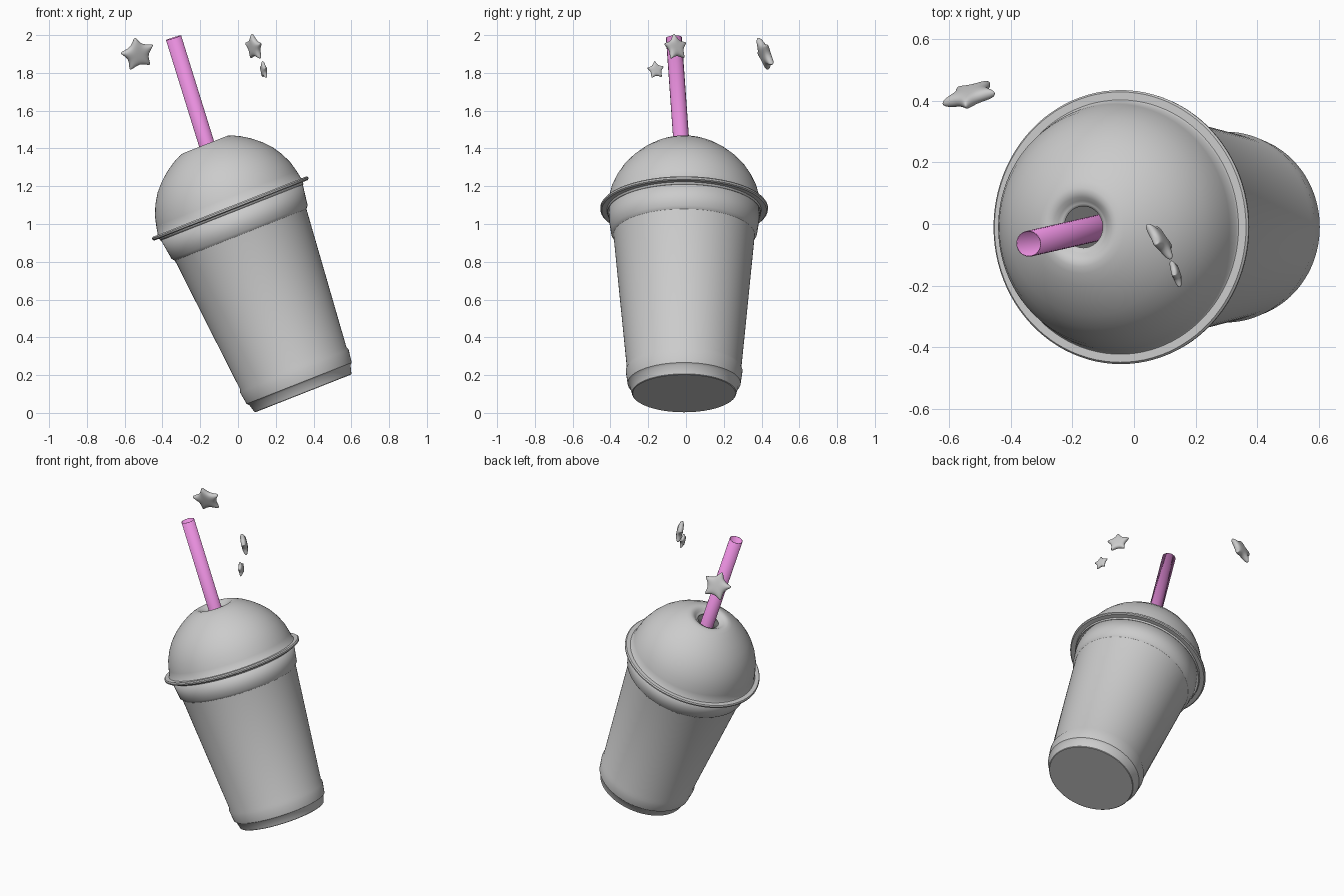
import bpy
from math import cos, sin, pi, radians
from mathutils import Matrix, Vector

if "Cube" in bpy.data.objects:
    bpy.data.objects.remove(bpy.data.objects["Cube"])

TILT = Matrix.Translation((0.345, -0.01, 0.103)) @ Matrix.Rotation(radians(-21.5), 4, 'Y')


def make_object(name, verts, faces):
    mesh = bpy.data.meshes.new(name)
    mesh.from_pydata(verts, [], faces)
    obj = bpy.data.objects.new(name, mesh)
    bpy.context.collection.objects.link(obj)
    return obj


def smooth(obj, angle):
    bpy.ops.object.select_all(action='DESELECT')
    obj.select_set(True)
    bpy.context.view_layer.objects.active = obj
    bpy.ops.object.shade_smooth_by_angle(angle=radians(angle))


def lathe(name, profile, matrix, sides=96, cap=False):
    """Revolve (radius, height) points around local z."""
    verts = [(r * cos(2 * pi * i / sides), r * sin(2 * pi * i / sides), h)
             for r, h in profile for i in range(sides)]
    faces = []
    for k in range(len(profile) - 1):
        for i in range(sides):
            j = (i + 1) % sides
            a, b = k * sides, (k + 1) * sides
            faces.append((a + i, a + j, b + j, b + i))
    if cap:
        faces.append(tuple(reversed(range(sides))))
    obj = make_object(name, verts, faces)
    obj.matrix_world = matrix
    smooth(obj, 35)
    return obj


def add_wall(obj, thickness):
    mod = obj.modifiers.new("wall", 'SOLIDIFY')
    mod.thickness = thickness
    mod.offset = -1


def star(name, centre, normal, radius, tip_angle):
    """Puffy five-pointed star facing along its normal."""
    n = Vector(normal).normalized()
    up = (Vector((0, 0, 1)) - n * n.z).normalized()
    right = up.cross(n)
    s = radius * 1.54
    t = radius * 0.27
    verts = []
    for z in (t, -t):
        for i in range(10):
            a = radians(tip_angle + 36 * i)
            r = s if i % 2 == 0 else s * 0.33
            verts.append(Vector(centre) + right * r * cos(a) + up * r * sin(a) + n * z)
    verts += [Vector(centre) + n * t * 1.1, Vector(centre) - n * t * 1.1]
    faces = []
    for i in range(0, 10, 2):
        p, q = (i - 1) % 10, i + 1
        faces.append((20, p, i, q))
        faces.append((21, 10 + q, 10 + i, 10 + p))
    for i in range(10):
        j = (i + 1) % 10
        faces.append((i, 10 + i, 10 + j, j))
    obj = make_object(name, verts, faces)
    mod = obj.modifiers.new("round", 'SUBSURF')
    mod.levels = mod.render_levels = 3
    smooth(obj, 180)


# Tapered cup with stepped foot and upper band
cup = lathe("cup", [(0.272, 0), (0.276, 0.003), (0.288, 0.048), (0.299, 0.058),
                    (0.309, 0.128), (0.303, 0.145), (0.374, 0.903), (0.387, 0.918),
                    (0.405, 1.04)], TILT, cap=True)
add_wall(cup, 0.006)

# Domed lid with flange and dimpled straw hole
lid = lathe("dome_lid", [(0.407, 1.03), (0.409, 1.042), (0.436, 1.042), (0.443, 1.047),
                         (0.444, 1.056), (0.438, 1.063), (0.412, 1.063), (0.407, 1.068),
                         (0.399, 1.11), (0.385, 1.165), (0.36, 1.22), (0.327, 1.272),
                         (0.287, 1.316), (0.24, 1.356), (0.19, 1.389), (0.15, 1.409),
                         (0.128, 1.416), (0.112, 1.416), (0.097, 1.409), (0.085, 1.398),
                         (0.076, 1.391), (0.067, 1.389)], TILT)
add_wall(lid, 0.006)

# Hollow straw running down to the cup floor
top, bottom = Vector((-0.341, -0.064, 1.986)), Vector((0.214, 0.063, 0.20))
axis = top - bottom
frame = Matrix.Translation(bottom) @ axis.to_track_quat('Z', 'Y').to_matrix().to_4x4()
straw = lathe("straw", [(0.042, 0), (0.042, axis.length)], frame, sides=32)
add_wall(straw, 0.003)
pink = bpy.data.materials.new("pink")
pink.diffuse_color = (0.8, 0.27, 0.72, 1)
pink.use_nodes = True
pink.node_tree.nodes["Principled BSDF"].inputs["Base Color"].default_value = pink.diffuse_color
straw.data.materials.append(pink)

# Floating stars
star("star_large", (-0.531, 0.417, 1.90), (0.27, -0.9, -0.33), 0.084, 105)
star("star_medium", (0.085, -0.054, 1.935), (0.8, 0.55, 0.22), 0.065, 92)
star("star_small", (0.136, -0.16, 1.815), (0.93, 0.3, 0.15), 0.043, 95)
